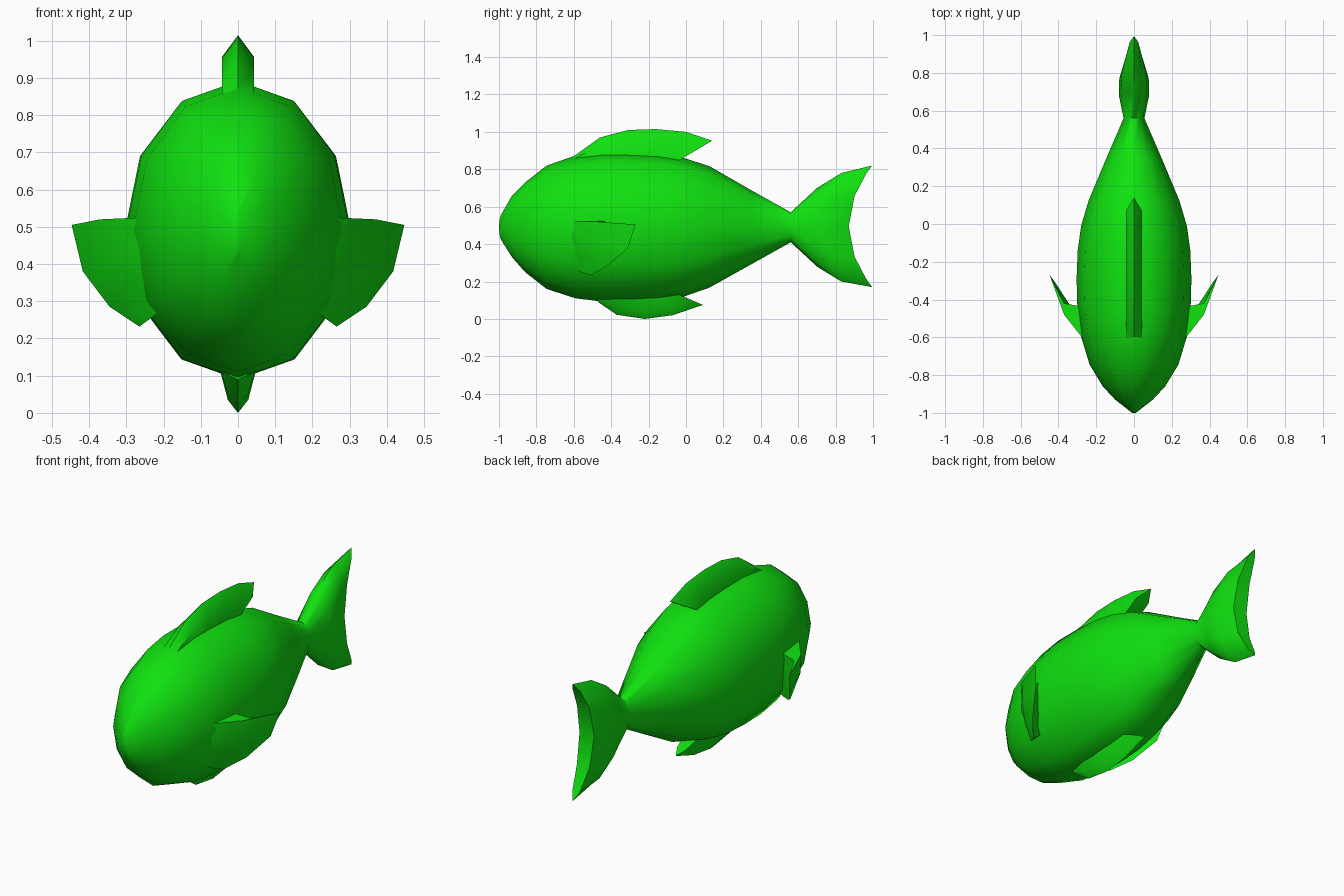
import bpy, bmesh, math
from mathutils import Vector

if "Cube" in bpy.data.objects:
    bpy.data.objects.remove(bpy.data.objects["Cube"])

green = bpy.data.materials.new("green")
green.diffuse_color = (0.005, 0.75, 0.005, 1)
green.use_nodes = True
green.node_tree.nodes["Principled BSDF"].inputs["Base Color"].default_value = green.diffuse_color


def loft(name, rings, angle=50, mirror=False):
    """Skin closed rings; each ring starts at its tip and is capped with cross strips."""
    bm = bmesh.new()
    n = len(rings[0])
    vs = [[bm.verts.new(p) for p in ring] for ring in rings]
    for a, b in zip(vs, vs[1:]):
        for i in range(n):
            j = (i + 1) % n
            bm.faces.new((a[i], a[j], b[j], b[i]))
    for ring in (vs[0], vs[-1]):
        for i in range((n + 1) // 2):
            ids = list(dict.fromkeys([i, i + 1, n - i - 1, (n - i) % n]))
            if len(ids) > 2:
                bm.faces.new([ring[k] for k in ids])
    bmesh.ops.remove_doubles(bm, verts=bm.verts, dist=0.0005)
    bmesh.ops.recalc_face_normals(bm, faces=bm.faces)
    me = bpy.data.meshes.new(name)
    bm.to_mesh(me)
    bm.free()
    me.materials.append(green)
    ob = bpy.data.objects.new(name, me)
    bpy.context.collection.objects.link(ob)
    bpy.ops.object.select_all(action='DESELECT')
    ob.select_set(True)
    bpy.context.view_layer.objects.active = ob
    bpy.ops.object.shade_smooth_by_angle(angle=math.radians(angle))
    if mirror:
        ob.modifiers.new("mirror", 'MIRROR')
    return ob


def oval(y, z, h, w, bend=0.0):
    """12-sided upright oval, swept backward at top and bottom by bend."""
    pts = []
    for i in range(12):
        t = i * math.tau / 12
        c = math.cos(t)
        pts.append((w * math.sin(t), y + bend * c * c, z + h * c))
    return pts


def blade(root, tip, w, taper, at):
    """Five-sided fin section standing on the centre plane."""
    r, t = Vector((0, *root)), Vector((0, *tip))
    s = r.lerp(t, at)
    side, shoulder = Vector((w, 0, 0)), Vector((w * taper, 0, 0))
    return [t, s + shoulder, r + side, r - side, s - shoulder]


# body and forked tail in one skin: y, centre z, half height, half width, bend
loft("body_and_tail", [oval(*s) for s in (
    (-1.00, .490, .065, .010, .01),
    (-0.93, .495, .165, .100),
    (-0.86, .490, .240, .165),
    (-0.745, .490, .330, .235),
    (-0.59, .492, .382, .282),
    (-0.44, .492, .400, .300),
    (-0.29, .490, .400, .304),
    (-0.14, .490, .392, .298),
    (-0.01, .490, .370, .280),
    (0.125, .492, .325, .240),
    (0.34, .490, .203, .150),
    (0.56, .490, .080, .055),
    (0.68, .490, .210, .080, .02),
    (0.77, .490, .290, .078, .06),
    (0.87, .495, .325, .045, .125),
)])

# back fin
loft("dorsal_fin", [blade(r, t, .043, 1, .7) for r, t in (
    ((-.60, .82), (-.60, .870)),
    ((-.47, .82), (-.46, .970)),
    ((-.33, .82), (-.31, 1.01)),
    ((-.20, .82), (-.16, 1.015)),
    ((-.12, .81), (0.00, 1.00)),
    ((-.10, .81), (0.14, .953)),
)])

# belly fin
loft("belly_fin", [blade(r, t, .055, .5, .75) for r, t in (
    ((-.47, .14), (-.47, .090)),
    ((-.36, .14), (-.37, .022)),
    ((-.24, .14), (-.22, .000)),
    ((-.15, .15), (-.07, .020)),
    ((-.12, .165), (0.09, .075)),
)])

# side fins: tip, outer middle, front root, back root, inner middle
loft("side_fins", [
    [(.447, -.27, .505), (.37, -.48, .52), (.26, -.62, .525), (.26, -.44, .525), (.37, -.42, .51)],
    [(.417, -.31, .380), (.36, -.49, .41), (.26, -.62, .440), (.26, -.45, .440), (.36, -.43, .40)],
    [(.345, -.42, .285), (.31, -.53, .33), (.23, -.62, .370), (.23, -.47, .370), (.31, -.46, .33)],
    [(.265, -.51, .232), (.24, -.56, .25), (.20, -.61, .280), (.20, -.50, .280), (.24, -.50, .25)],
], mirror=True)
